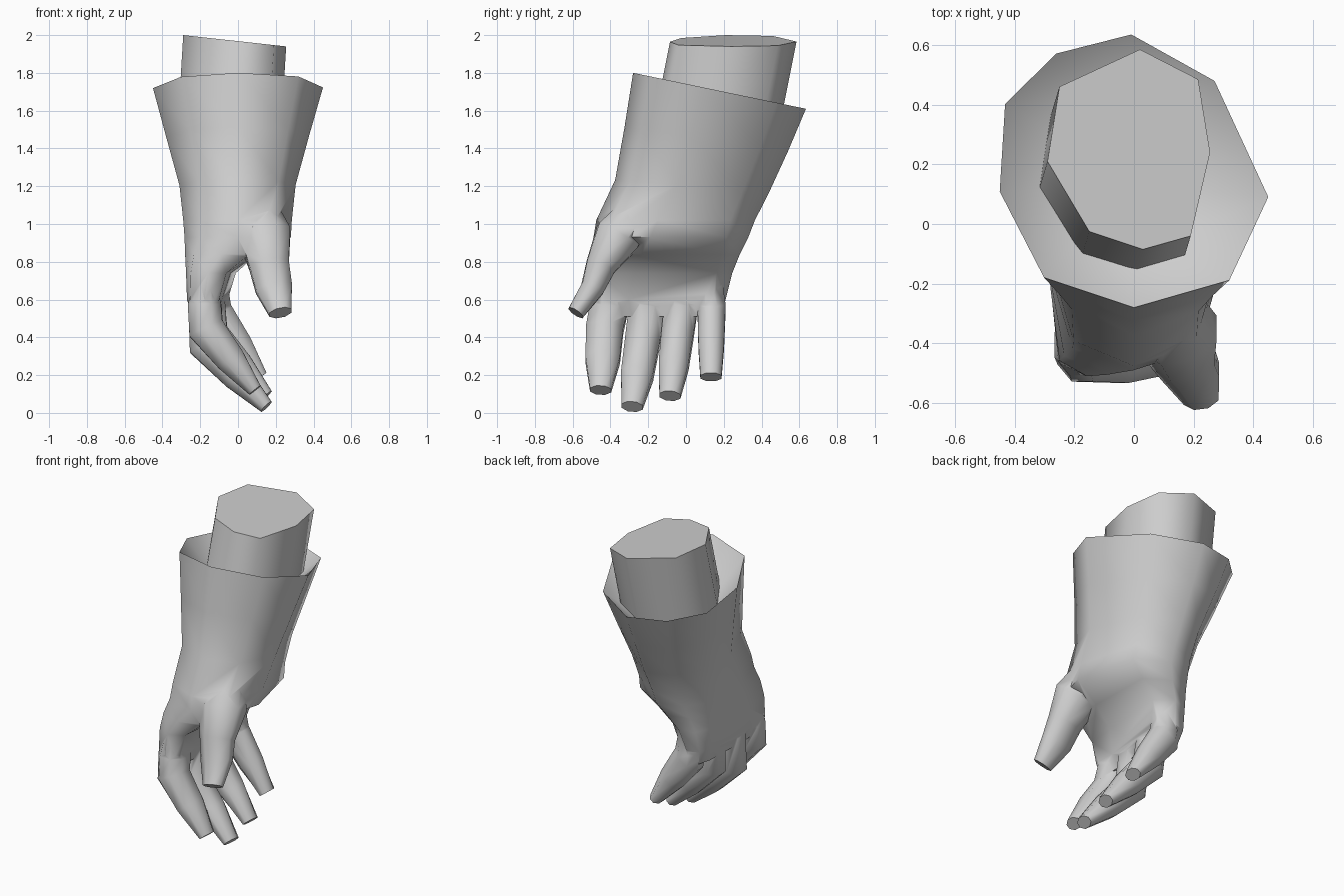
import bpy, bmesh, math
from mathutils import Vector

if "Cube" in bpy.data.objects:
    bpy.data.objects.remove(bpy.data.objects["Cube"])

GREY = (0.62, 0.62, 0.62, 1)
grey = bpy.data.materials.new("plain grey")
grey.use_nodes = True
grey.diffuse_color = GREY
grey.node_tree.nodes["Principled BSDF"].inputs["Base Color"].default_value = GREY


def loft(name, rings):
    """Skin a list of equal-length point rings and cap both ends."""
    bm = bmesh.new()
    loops = [[bm.verts.new(p) for p in ring] for ring in rings]
    n = len(loops[0])
    for a, b in zip(loops, loops[1:]):
        for i in range(n):
            j = (i + 1) % n
            bm.faces.new((a[i], a[j], b[j], b[i]))
    bm.faces.new(loops[0])
    bm.faces.new(loops[-1])
    bmesh.ops.recalc_face_normals(bm, faces=bm.faces)
    mesh = bpy.data.meshes.new(name)
    bm.to_mesh(mesh)
    bm.free()
    mesh.materials.append(grey)
    ob = bpy.data.objects.new(name, mesh)
    bpy.context.collection.objects.link(ob)
    return ob


def tube(name, path, side, n=8):
    """Path entries: (centre, half width along side, half depth)."""
    side = Vector(side)
    pts = [Vector(p[0]) for p in path]
    grow = 1 / math.cos(math.pi / n)
    rings = []
    for k, (_, ru, rv) in enumerate(path):
        t = (pts[min(k + 1, len(pts) - 1)] - pts[max(k - 1, 0)]).normalized()
        v = t.cross(side).normalized()
        u = v.cross(t).normalized()
        rings.append([pts[k] + grow * (u * ru * math.cos(a) + v * rv * math.sin(a))
                      for a in (math.tau * (i + 0.5) / n for i in range(n))])
    return loft(name, rings)


def make_active(ob):
    bpy.ops.object.select_all(action='DESELECT')
    ob.select_set(True)
    bpy.context.view_layer.objects.active = ob


def merge(target, part):
    """Fuse a part into the target so they share one skin."""
    make_active(target)
    mod = target.modifiers.new("union", 'BOOLEAN')
    mod.operation = 'UNION'
    mod.solver = 'EXACT'
    mod.object = part
    bpy.ops.object.modifier_apply(modifier=mod.name)
    bpy.data.objects.remove(part)


# Nine-sided cuff outline, scaled to fit every ring of the glove
OUTLINE = [(-0.02, 1), (-0.58, 0.86), (-0.96, 0.49), (-1, -0.15), (-0.67, -0.78),
           (0, -1), (0.71, -0.80), (1, -0.19), (0.60, 0.66)]


def glove_ring(x0, x1, y0, y1, z, slope=0.0, power=1.0, heel=0.0):
    """Outline in a box; power < 1 squares it, heel thickens the back of the palm."""
    cx, cy, rx, ry = (x0 + x1) / 2, (y0 + y1) / 2, (x1 - x0) / 2, (y1 - y0) / 2
    ring = []
    for u, v in OUTLINE:
        u = math.copysign(abs(u) ** power, u)
        v = math.copysign(abs(v) ** power, v)
        x = cx + rx * u + heel * (0.6 + 0.4 * u) * max(v, 0)
        ring.append((x, cy + ry * v, z + slope * ry * v))
    return ring


# Glove: funnel inside the cuff, rim, wrist, palm
glove = loft("glove", [
    glove_ring(-0.26, 0.21, -0.10, 0.42, 1.51, -0.2),
    glove_ring(-0.45, 0.45, -0.28, 0.635, 1.705, -0.208),
    glove_ring(-0.38, 0.375, -0.325, 0.54, 1.45, -0.15),
    glove_ring(-0.31, 0.305, -0.375, 0.44, 1.20, -0.08),
    glove_ring(-0.29, 0.285, -0.475, 0.365, 1.02, 0, 0.9),
    glove_ring(-0.283, 0.28, -0.49, 0.33, 0.93, 0, 0.8),
    glove_ring(-0.28, 0.10, -0.505, 0.285, 0.84, 0, 0.7, 0.07),
    glove_ring(-0.275, -0.04, -0.51, 0.245, 0.74, 0, 0.6, 0.085),
    glove_ring(-0.27, -0.085, -0.505, 0.21, 0.60, 0, 0.5, 0.07),
    glove_ring(-0.24, -0.115, -0.47, 0.18, 0.51, 0, 0.5, 0.06),
])

# Thumb
merge(glove, tube("thumb", [
    ((0.07, -0.22, 1.12), 0.11, 0.08),
    ((0.145, -0.365, 0.93), 0.135, 0.12),
    ((0.165, -0.45, 0.78), 0.105, 0.08),
    ((0.19, -0.495, 0.66), 0.097, 0.062),
    ((0.225, -0.583, 0.53), 0.06, 0.045),
], (1, 0, 0)))

# Fingers: base x, base y, bend y, tip y, tip x, tip z, half width
FINGERS = [
    (-0.178, -0.405, -0.43, -0.452, 0.09, 0.12, 0.104),
    (-0.175, -0.205, -0.233, -0.285, 0.15, 0.033, 0.097),
    (-0.155, -0.025, -0.045, -0.085, 0.15, 0.09, 0.09),
    (-0.125, 0.133, 0.135, 0.132, 0.12, 0.19, 0.077),
]
for bx, yb, ym, yt, tx, tz, w in FINGERS:
    bend_x, bend_z = bx + 0.01, tz + 0.325
    merge(glove, tube("finger", [
        ((bx + 0.01, yb, 0.74), w * 0.7, 0.05),
        ((bx, yb, 0.57), w, 0.088),
        ((bend_x, ym, bend_z), w * 0.95, 0.096),
        (((tx + bend_x) / 2, (ym + yt) / 2, (bend_z + tz) / 2), w * 0.88, 0.078),
        ((tx, yt, tz), 0.056, 0.038),
    ], (0, 1, 0)))

# Arm stump with a slanted flat top
ARM = [(0.02, 0.585), (0.215, 0.485), (0.255, 0.24), (0.19, -0.04),
       (0.03, -0.085), (-0.15, -0.025), (-0.29, 0.21), (-0.25, 0.46)]
arm = loft("arm", [[(x - 0.06 * d, y - 0.2 * d, 1.968 - 0.11 * x - d) for x, y in ARM]
                   for d in (0, 0.2, 0.56)])

# Soft shading with crisp rims and tips
for ob in (glove, arm):
    make_active(ob)
    bpy.ops.object.shade_smooth_by_angle(angle=math.radians(62))
